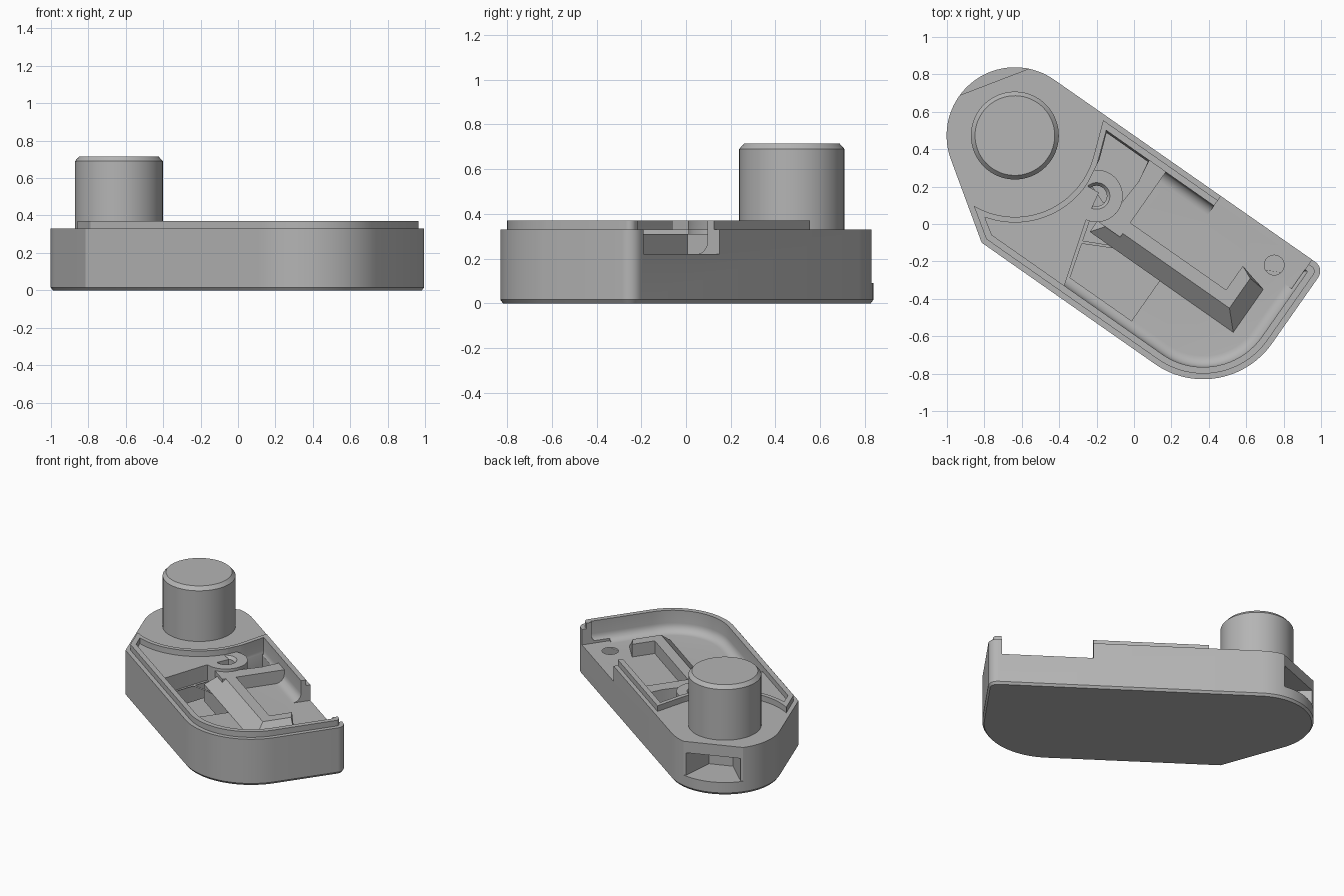
import bpy, bmesh
from math import sin, cos, acos, radians, degrees, pi
from mathutils import Matrix, Vector

cube = bpy.data.objects.get("Cube")
if cube:
    bpy.data.objects.remove(cube, do_unlink=True)

grey = bpy.data.materials.new("plain grey")
grey.use_nodes = True
COLOUR = (0.46, 0.46, 0.46, 1)
grey.diffuse_color = COLOUR
grey.node_tree.nodes["Principled BSDF"].inputs["Base Color"].default_value = COLOUR

# The housing is designed along its own axes, then turned in plan.
TURN = Matrix.Rotation(radians(-35), 4, 'Z')
KNOB = (-0.793, 0.022)
POST = (-0.25, 0.008)
TOP, LIP, FLOOR, DEEP = 0.33, 0.37, 0.22, 0.11


def arc(c, r, a, b, n):
    return [(c[0] + r * cos(radians(a + (b - a) * i / n)),
             c[1] + r * sin(radians(a + (b - a) * i / n))) for i in range(n + 1)]


def far_side(d):
    """Pointed corner, large rounded corner and small rounded corner, inset by d."""
    r = max(0.06 - d, 0.006)
    return ([(-0.61 + 0.315 * d, d - 0.549)]
            + arc((0.521, -0.099), 0.45 - d, 270, 360, 24)
            + arc((0.971 - d - r, 0.39 - d - r), r, 0, 90, 8))


def outline(d):
    return arc(KNOB, 0.365 - d, 90, 235, 40) + far_side(d)


def inner_arc(d, r, start):
    end = degrees(acos((0.365 - d) / r)) - 125
    return arc(KNOB, r, start, end, 28)


def tray(d, r):
    """Tray shape that curves around the knob."""
    sweep = inner_arc(d, r, 20)
    u, v = sweep[0]
    top = 0.39 - d
    return [(u - 0.364 * (top - v), top)] + sweep + far_side(d)


def finish(name, bm):
    bmesh.ops.recalc_face_normals(bm, faces=bm.faces[:])
    bm.transform(TURN)
    me = bpy.data.meshes.new(name)
    bm.to_mesh(me)
    bm.free()
    me.materials.append(grey)
    ob = bpy.data.objects.new(name, me)
    bpy.context.scene.collection.objects.link(ob)
    return ob


def loft(name, rings):
    """Join equal-length outlines, each given with its height, into a solid."""
    bm = bmesh.new()
    loops = [[bm.verts.new((u, v, z)) for u, v in pts] for pts, z in rings]
    n = len(loops[0])
    for lo, hi in zip(loops, loops[1:]):
        for i in range(n):
            j = (i + 1) % n
            bm.faces.new((lo[i], lo[j], hi[j], hi[i]))
    bm.faces.new(loops[0][::-1])
    bm.faces.new(loops[-1])
    return finish(name, bm)


def prism(name, pts, z0, z1):
    return loft(name, [(pts, z0), (pts, z1)])


def rect(u0, u1, v0, v1):
    return [(u0, v0), (u1, v0), (u1, v1), (u0, v1)]


def circle(c, r, n=48):
    return arc(c, r, 0, 360 - 360 / n, n - 1)


def combine(ob, tool, how='DIFFERENCE'):
    mod = ob.modifiers.new("join", 'BOOLEAN')
    mod.operation, mod.object, mod.solver = how, tool, 'EXACT'
    dg = bpy.context.evaluated_depsgraph_get()
    me = bpy.data.meshes.new_from_object(ob.evaluated_get(dg))
    ob.modifiers.clear()
    ob.data = me
    bpy.data.objects.remove(tool, do_unlink=True)


# Housing with chamfered underside and raised lip
housing = loft("housing", [(outline(0.012), 0), (outline(0), 0.016), (outline(0), TOP)])
combine(housing, prism("lip", tray(0.03, 0.435), 0.2, LIP), 'UNION')

# Main tray with a rounded foot
R = 0.06
rings = []
for i in range(7):
    a = pi / 2 * i / 6
    inset = R * (1 - sin(a))
    rings.append((tray(0.065 + inset, 0.465 + inset), FLOOR + R * (1 - cos(a))))
rings.append((tray(0.065, 0.465), 0.5))
combine(housing, loft("tray_cutter", rings))

# Gap in the long back wall
combine(housing, prism("gap_cutter", rect(0.295, 0.888, 0.2, 0.5), FLOOR, 0.5))

# Deep chamber with a ramp at one end
combine(housing, loft("chamber_cutter", [
    ([(-0.21, -0.1), (-0.11, -0.45), (0.175, -0.45), (0.175, -0.1)], DEEP),
    ([(-0.21, -0.1), (-0.11, -0.45), (0.287, -0.45), (0.287, -0.1)], FLOOR + 0.001)]))

# Deep slot behind the post
slot = [(-0.4, 0.315), (-0.35, 0.18), (-0.33, 0.05), (-0.2, 0), (-0.12, 0.05),
        (-0.11, 0.2), (-0.13, 0.315)]
combine(housing, prism("slot_cutter", slot, DEEP, 0.5))

# Pin hole near the gap
combine(housing, prism("pin_cutter", circle((0.74, 0.25), 0.053, 32), 0.12, 0.5))

# Flat and tapered window on the round end
OUT = Vector((cos(radians(146)), sin(radians(146))))
SIDE = Vector((-OUT.y, OUT.x))


def end_shape(*pairs):
    pts = [Vector(KNOB) + OUT * d + SIDE * s * w
           for s, run in ((1, pairs), (-1, pairs[::-1])) for d, w in run]
    return [tuple(p) for p in pts]


combine(housing, prism("flat_cutter", end_shape((0.307, 0.3), (0.5, 0.3)), 0.09, 0.5))
combine(housing, prism("window_cutter", end_shape((0.1, 0.08), (0.315, 0.185)), 0.09, 0.25))

# Ledge between the curved wall and the chamber
ledge_pts = inner_arc(0.055, 0.455, 0) + [far_side(0.055)[0], (-0.114, -0.49),
                                          (-0.219, -0.141), (-0.25, 0.03)]
ledge = prism("ledge", ledge_pts, 0.1, TOP)

# Plateau beside the slot
plateau = prism("plateau", [(-0.17, -0.1), (-0.02, -0.1), (-0.02, 0.33), (-0.13, 0.33),
                            (-0.11, 0.2), (-0.12, 0.05)], 0.1, 0.31)

# L-shaped ridge with sloping outer sides
ridge_low = [(-0.17, -0.17), (0.767, -0.17), (0.767, 0.11), (0.605, 0.15),
             (0.605, -0.006), (-0.17, -0.006)]
ridge_high = [(-0.1, -0.076), (0.676, -0.076), (0.676, 0.118), (0.605, 0.15),
              (0.605, -0.006), (-0.1, -0.006)]
ridge = loft("ridge", [(ridge_low, 0.1), (ridge_low, FLOOR), (ridge_high, 0.31)])

# Round post with a stepped bore
post = prism("post", circle(POST, 0.14), 0.1, TOP)
combine(post, loft("bore_cutter", [(circle(POST, 0.055), 0.2), (circle(POST, 0.055), 0.31),
                                   (circle(POST, 0.072), TOP + 0.001)]))

# Tall knob with chamfered top
knob = loft("knob", [(circle(KNOB, 0.235, 64), 0.3), (circle(KNOB, 0.235, 64), 0.69),
                     (circle(KNOB, 0.213, 64), 0.715)])

bpy.ops.object.select_all(action='DESELECT')
for ob in (housing, ledge, plateau, ridge, post, knob):
    ob.select_set(True)
bpy.context.view_layer.objects.active = housing
bpy.ops.object.shade_smooth_by_angle(angle=radians(30))
